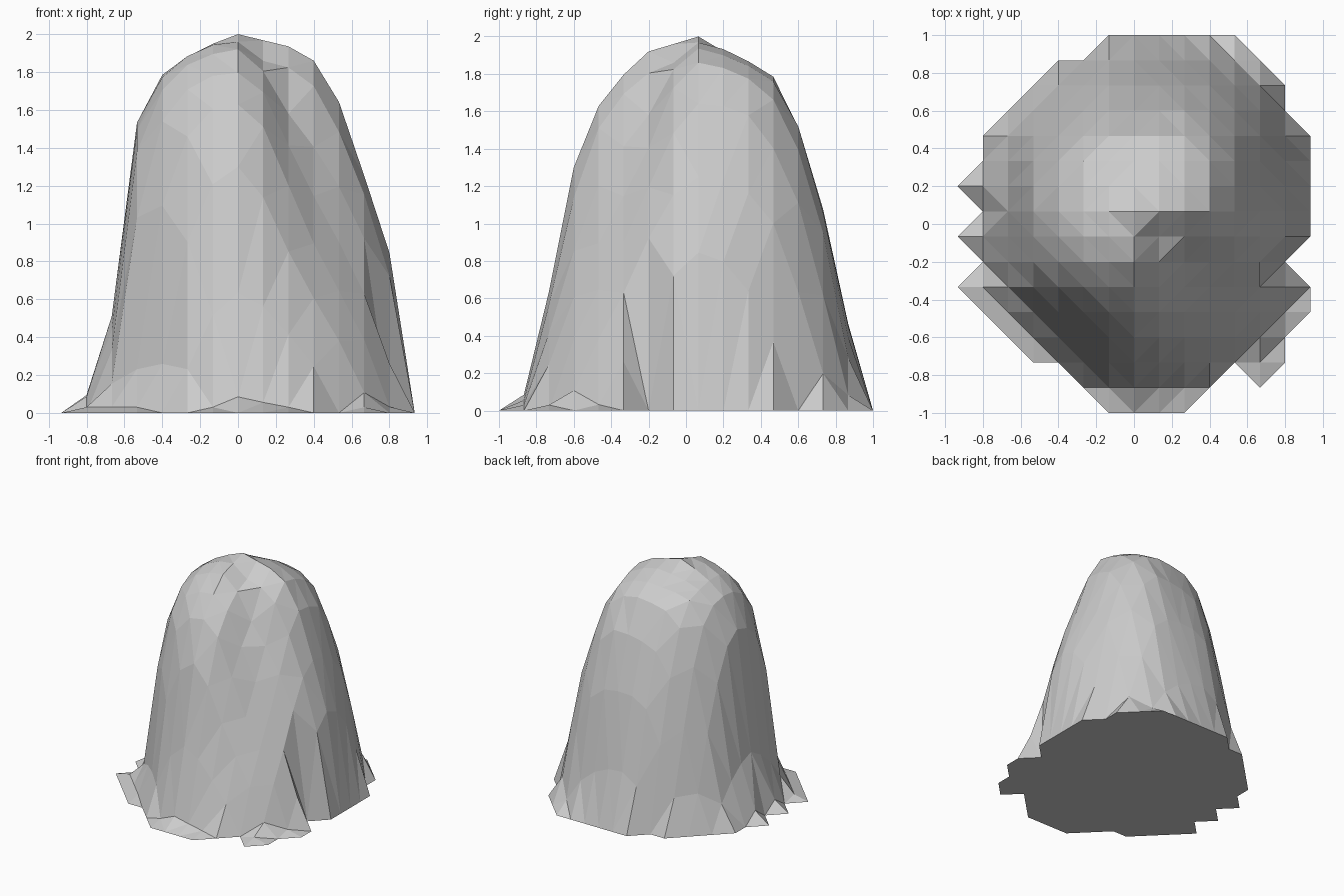
import bpy, bmesh, math

if "Cube" in bpy.data.objects:
    bpy.data.objects.remove(bpy.data.objects["Cube"])

STEP = 2 / 15            # terrain grid spacing
CENTRE_Y = 0.07          # summit sits slightly to the back

# contour radii per height, in directions E, NE, N, NW, W, SW, S, SE
CONTOURS = [
    (0.00, (.93, .99, .92, .84, .85, .82, .96, .98)),
    (0.40, (.88, .89, .81, .73, .68, .71, .85, .85)),
    (0.90, (.79, .81, .71, .65, .62, .69, .75, .66)),
    (1.30, (.65, .70, .60, .57, .58, .64, .67, .51)),
    (1.60, (.55, .61, .49, .49, .52, .55, .56, .37)),
    (1.80, (.47, .46, .38, .40, .39, .43, .40, .25)),
    (1.92, (.33, .22, .13, .14, .21, .27, .27, .13)),
]

# footprint: first and last grid column of each row, front to back
ROWS = [(-1, 2), (-2, 3), (-4, 6), (-5, 6), (-6, 7), (-7, 7), (-6, 6), (-7, 7),
        (-6, 6), (-7, 7), (-6, 7), (-6, 7), (-5, 6), (-4, 6), (-3, 5), (-1, 4)]


def radius(row, ang):
    a = (ang / (math.pi / 4)) % 8
    i = int(a) % 8
    t = (1 - math.cos((a - int(a)) * math.pi)) / 2
    return row[i] * (1 - t) + row[(i + 1) % 8] * t


def height(x, y):
    dx, dy = x, y - CENTRE_Y
    r, ang = math.hypot(dx, dy), math.atan2(dy, dx)
    pts = [(z, radius(row, ang)) for z, row in CONTOURS] + [(2.0, 0.0)]
    for (z0, r0), (z1, r1) in zip(pts, pts[1:]):
        if r1 <= r <= r0:
            return z0 + (z1 - z0) * (r0 - r) / max(r0 - r1, 1e-6)
    return 0.0


cells = {(i, j) for j, (a, b) in enumerate(ROWS) for i in range(a, b + 1)}
cells.add((5, 1))        # small spur at the front right

# terrain vertices: rim on the ground, interior from the contours
bm = bmesh.new()
verts = {}
for i, j in sorted(cells):
    x, y = i * STEP, -1 + j * STEP
    rim = any(n not in cells for n in ((i+1, j), (i-1, j), (i, j+1), (i, j-1)))
    # steep right flank rises straight from its notched rim
    if (i, j) == (6, 8):
        rim = False
    z = 0.0 if rim else max(height(x, y), 0.03)
    if (i, j) == (0, 8):
        z = 2.0
    verts[i, j] = bm.verts.new((x, y, z))
verts[7, 8] = bm.verts.new((7 * STEP, 8 * STEP - 1, 0))

# slope faces: quads inside, single triangles on the diagonal rim
for j in range(15):
    for i in range(-8, 8):
        ring = [verts[k] for k in ((i, j), (i+1, j), (i+1, j+1), (i, j+1)) if k in verts]
        if len(ring) >= 3:
            bm.faces.new(ring)
bmesh.ops.triangulate(bm, faces=bm.faces[:], quad_method='SHORT_EDGE')

# flat underside
bmesh.ops.holes_fill(bm, edges=[e for e in bm.edges if e.is_boundary], sides=0)
bmesh.ops.recalc_face_normals(bm, faces=bm.faces[:])

mesh = bpy.data.meshes.new("rock_hill")
bm.to_mesh(mesh)
bm.free()
bpy.context.collection.objects.link(bpy.data.objects.new("rock_hill", mesh))
